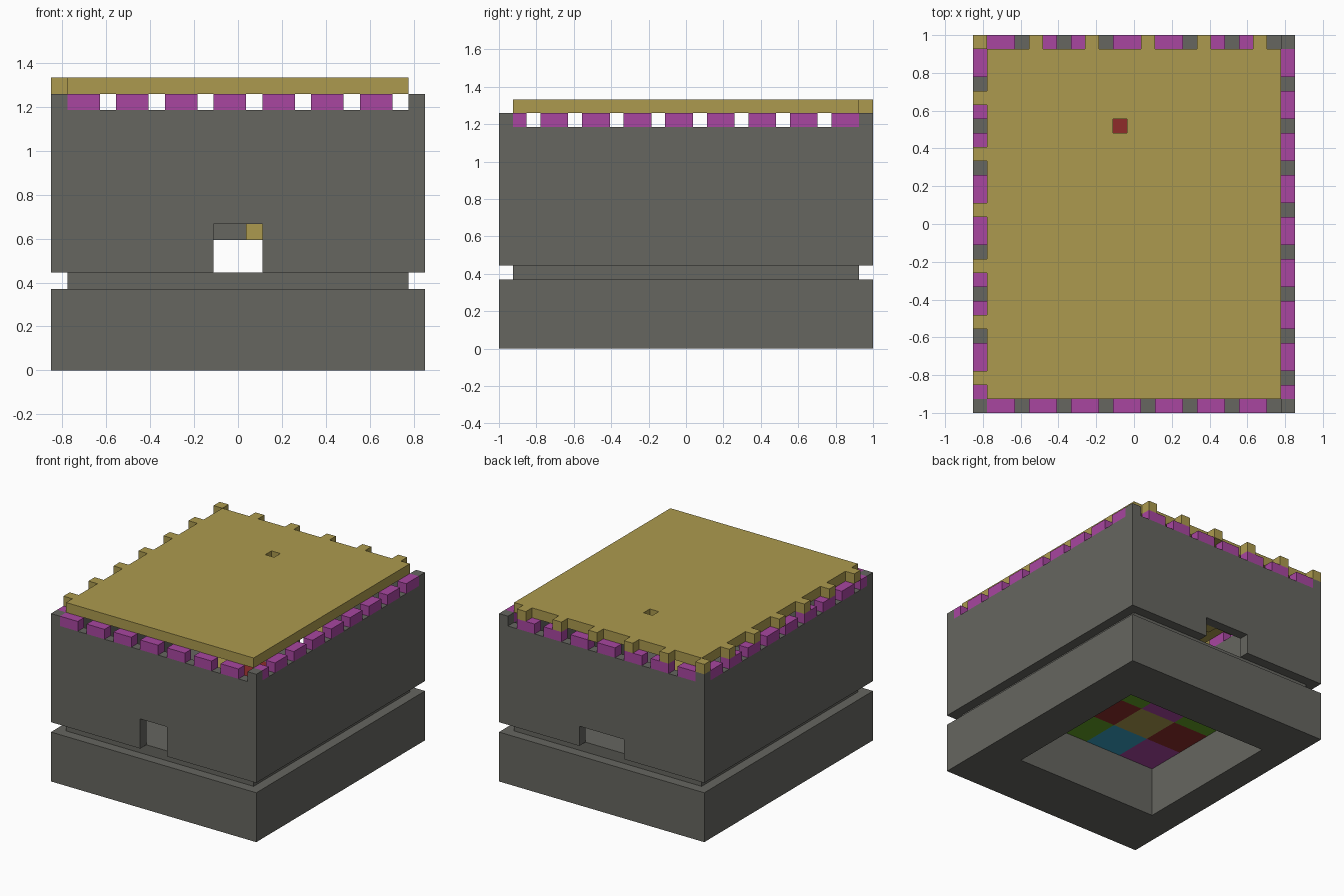
import bpy
import bmesh
from mathutils import Matrix, Vector

cube = bpy.data.objects.get("Cube")
if cube:
    bpy.data.objects.remove(cube, do_unlink=True)

# Everything sits on a block grid: W wide, D deep, one block = U units
W, D = 23, 27
U = 2 / D


def linear(c):
    c /= 255
    return c / 12.92 if c <= 0.04045 else ((c + 0.055) / 1.055) ** 2.4


def material(name, r, g, b):
    m = bpy.data.materials.new(name)
    m.use_nodes = True
    col = (linear(r), linear(g), linear(b), 1)
    m.diffuse_color = col
    m.node_tree.nodes["Principled BSDF"].inputs["Base Color"].default_value = col
    return m


stone = material("stone grey", 102, 102, 96)
gold = material("gold", 172, 154, 78)
magenta = material("magenta", 168, 70, 160)
red = material("red", 142, 44, 42)
green = material("green", 98, 160, 38)
blue = material("blue", 55, 160, 194)


def blocks(name, boxes, mats, indices=None):
    """One object made of boxes given as (low corner, high corner) in blocks."""
    bm = bmesh.new()
    for n, (lo, hi) in enumerate(boxes):
        lo, hi = Vector(lo), Vector(hi)
        mid = (lo + hi) / 2 - Vector((W / 2, D / 2, 0))
        mat = Matrix.Translation(mid * U) @ Matrix.Diagonal((*((hi - lo) * U), 1))
        made = bmesh.ops.create_cube(bm, size=1, matrix=mat)
        for f in {f for v in made["verts"] for f in v.link_faces}:
            f.material_index = indices[n] if indices else 0
    mesh = bpy.data.meshes.new(name)
    bm.to_mesh(mesh)
    bm.free()
    for m in mats:
        mesh.materials.append(m)
    ob = bpy.data.objects.new(name, mesh)
    bpy.context.collection.objects.link(ob)
    return ob


def cut(ob, lo, hi):
    """Cut a box out of an object."""
    cutter = blocks("cutter", [(lo, hi)], [ob.data.materials[0]])
    cutter.hide_render = True
    mod = ob.modifiers.new("cut", "BOOLEAN")
    mod.operation, mod.solver, mod.object = "DIFFERENCE", "EXACT", cutter
    bpy.context.view_layer.objects.active = ob
    bpy.ops.object.modifier_apply(modifier=mod.name)
    bpy.data.objects.remove(cutter, do_unlink=True)


# Base with a square well open underneath
base = blocks("base", [((0, 0, 0), (W, D, 5))], [stone])
cut(base, (3, 6, -1), (19, 22, 6))

# Recessed floor around the tiles
floor = blocks("floor", [((1, 1, 5), (W - 1, D - 1, 6))], [stone])
cut(floor, (3, 6, 4), (19, 22, 7))

# Coloured floor tiles, rows from back to front
palette = {"y": gold, "r": red, "g": green, "m": magenta, "b": blue}
keys = list(palette)
tiles, tile_colours = [], []
for row, line in enumerate(["yrbm", "gmgr", "ryrb", "mbgy"]):
    for col, key in enumerate(line):
        x, y = 3 + 4 * col, 18 - 4 * row
        tiles.append(((x, y, 5), (x + 4, y + 4, 6)))
        tile_colours.append(keys.index(key))
blocks("floor_tiles", tiles, list(palette.values()), tile_colours)

# Hollow walls with a front door and a wider, lower back door
walls = blocks("walls", [((0, 0, 6), (W, D, 16))], [stone])
cut(walls, (1, 1, 5), (W - 1, D - 1, 17))
cut(walls, (10, -1, 5), (13, 2, 9))
cut(walls, (9, D - 2, 5), (14, D + 1, 8))

# Small block above the back door, inside
blocks("inner_block", [((12, D - 2, 8), (13, D - 1, 9))], [gold])

# Corner posts and battlements
blocks("corner_posts", [((x, y, 16), (x + 1, y + 1, 17))
                        for x in (0, W - 1) for y in (0, D - 1)], [stone])
teeth = [((x, y, 16), (x + 2, y + 1, 17))
         for y in (0, D - 1) for x in range(1, W - 2, 3)]
teeth += [((x, max(y, 1), 16), (x + 1, y + 2, 17))
          for x in (0, W - 1) for y in range(0, D, 3)]
blocks("battlements", teeth, [magenta])

# Roof slab with a peephole, and its tabs on the back and right edges
roof = blocks("roof", [((1, 1, 17), (W - 1, D - 1, 18))], [gold])
cut(roof, (10, 20, 16), (11, 21, 19))
tabs = [((0, y, 17), (1, y + 1, 18)) for y in range(2, D, 4)]
tabs += [((x, D - 1, 17), (x + 1, D, 18)) for x in range(4, W - 1, 4)]
blocks("roof_tabs", tabs, [gold])
